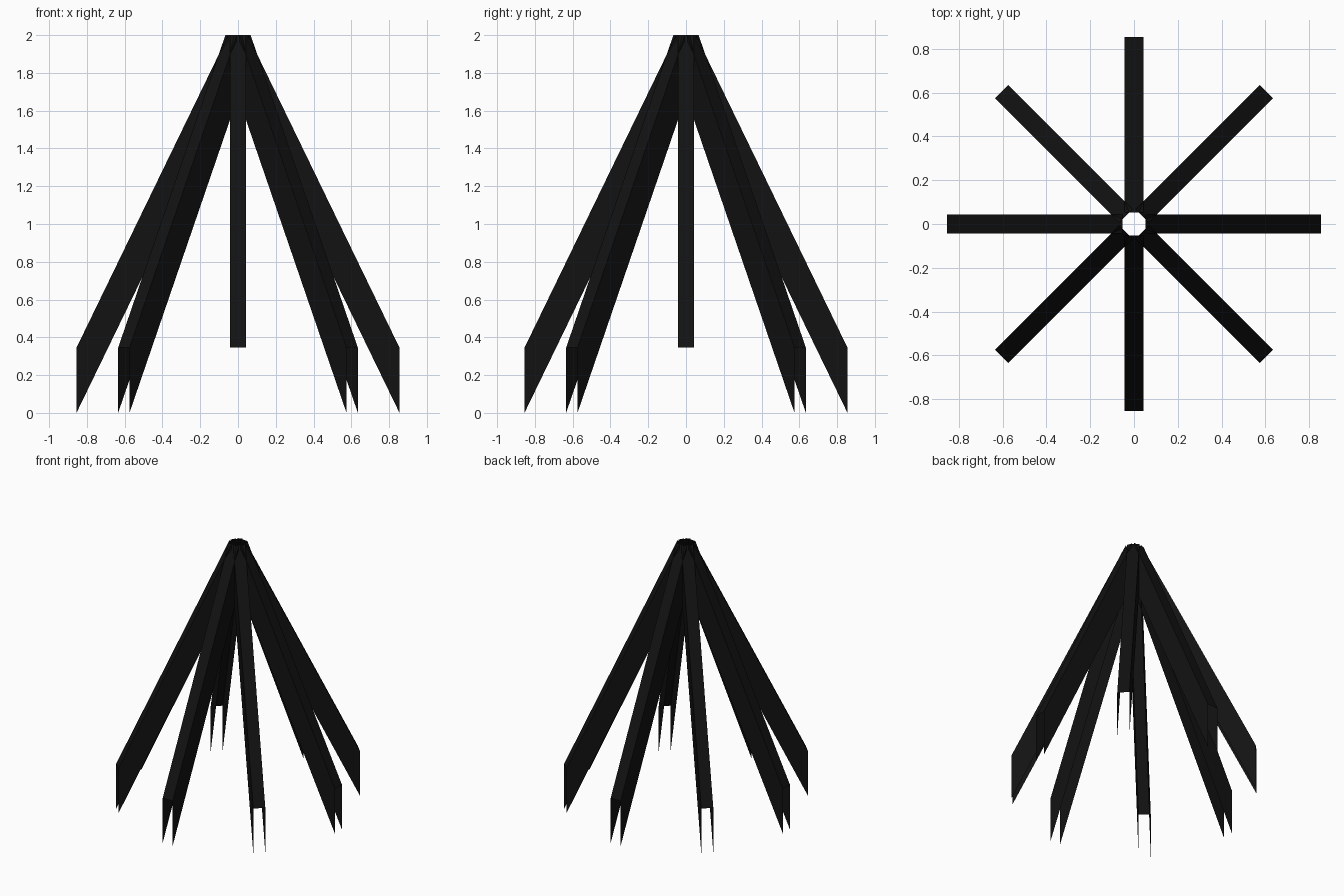
import bpy
import math

if "Cube" in bpy.data.objects:
    bpy.data.objects.remove(bpy.data.objects["Cube"])

R_IN, R_OUT = 0.052, 0.855   # radial extent of each rib
HALF_W = 0.0425              # half width of a rib
DEPTH, TOP = 0.345, 2.0      # vertical depth of side walls, apex height

black = bpy.data.materials.new("black")
black.diffuse_color = (0.006, 0.006, 0.006, 1)
black.use_nodes = True
black.node_tree.nodes["Principled BSDF"].inputs["Base Color"].default_value = black.diffuse_color

# Open, thin-walled channel section: left wall, top strip, right wall
section = [(-HALF_W, -DEPTH), (-HALF_W, 0), (HALF_W, 0), (HALF_W, -DEPTH)]


def rib(index):
    verts = [(r, y, z + dz)
             for r, z in ((R_IN, TOP), (R_OUT, DEPTH))
             for y, dz in section]
    faces = [(i, i + 4, i + 5, i + 1) for i in range(3)]
    mesh = bpy.data.meshes.new(f"sloping_rib_{index}")
    mesh.from_pydata(verts, [], [tuple(reversed(f)) for f in faces])
    mesh.materials.append(black)
    # make the top strip face upward
    if mesh.polygons[1].normal.z < 0:
        mesh.flip_normals()
    obj = bpy.data.objects.new(f"sloping_rib_{index}", mesh)
    obj.rotation_euler.z = index * math.pi / 4
    bpy.context.collection.objects.link(obj)


# Eight ribs spread evenly around the apex
for i in range(8):
    rib(i)
